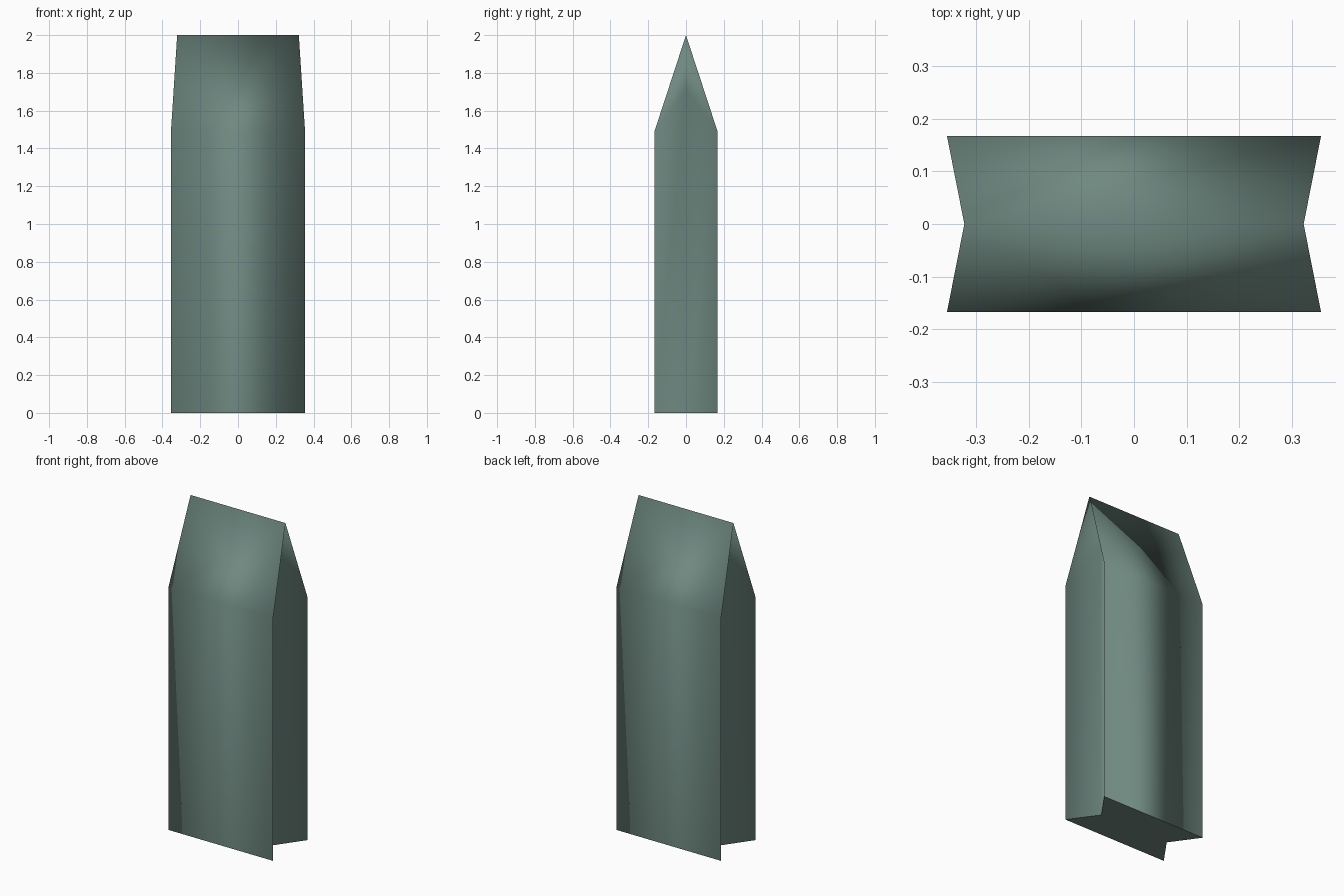
import bpy, bmesh

if "Cube" in bpy.data.objects:
    bpy.data.objects.remove(bpy.data.objects["Cube"])

W, D = 0.355, 0.167           # half width, half depth
GROOVE = 0.236                # half width at the bottom of the end grooves
SHOULDER, GROOVE_TOP, TOP = 1.49, 1.71, 2.0
RIDGE = 0.322                 # half length of the ridge

bm = bmesh.new()

# bow-tie outline, walked around, with the height of each corner
outline = [(-W, -D, SHOULDER), (W, -D, SHOULDER), (GROOVE, 0, GROOVE_TOP),
           (W, D, SHOULDER), (-W, D, SHOULDER), (-GROOVE, 0, GROOVE_TOP)]
low = [bm.verts.new((x, y, 0)) for x, y, h in outline]
high = [bm.verts.new((x, y, h)) for x, y, h in outline]
ridge_l = bm.verts.new((-RIDGE, 0, TOP))
ridge_r = bm.verts.new((RIDGE, 0, TOP))

# upright sides
for i in range(6):
    j = (i + 1) % 6
    bm.faces.new((low[i], low[j], high[j], high[i]))

# two roof slopes and the small faces closing the grooves
bm.faces.new((high[0], high[1], ridge_r, ridge_l))
bm.faces.new((high[3], high[4], ridge_l, ridge_r))
for a, b, r in ((1, 2, ridge_r), (2, 3, ridge_r), (4, 5, ridge_l), (5, 0, ridge_l)):
    bm.faces.new((high[a], high[b], r))

# underside
bm.faces.new(low[::-1])
bmesh.ops.recalc_face_normals(bm, faces=bm.faces)

# smooth body with a hard ridge and hard base rim
for f in bm.faces:
    f.smooth = True
for e in bm.edges:
    zs = [v.co.z for v in e.verts]
    e.smooth = not (max(zs) < 0.001 or min(zs) > TOP - 0.001)

mesh = bpy.data.meshes.new("grooved_post")
bm.to_mesh(mesh)
bm.free()
post = bpy.data.objects.new("grooved_post", mesh)
bpy.context.collection.objects.link(post)

# grey-green colour
mat = bpy.data.materials.new("grey_green")
mat.diffuse_color = (0.16, 0.25, 0.22, 1)
mat.use_nodes = True
mat.node_tree.nodes["Principled BSDF"].inputs["Base Color"].default_value = mat.diffuse_color
mesh.materials.append(mat)
